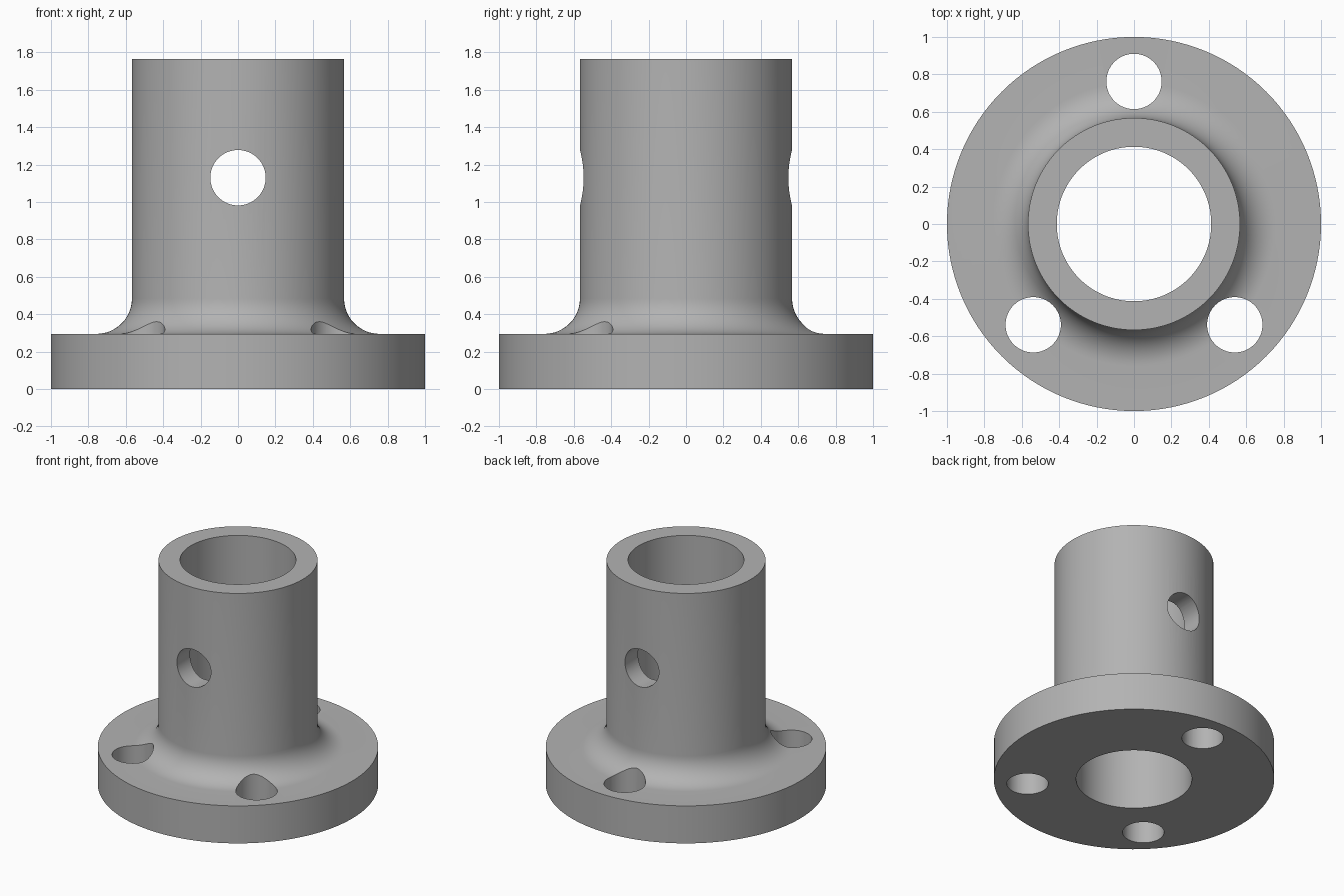
import bpy, bmesh, math
from mathutils import Matrix, Vector

if "Cube" in bpy.data.objects:
    bpy.data.objects.remove(bpy.data.objects["Cube"])

SEG = 128
BORE, TUBE, FLANGE = 0.413, 0.567, 1.0
BASE_H, TOP_H, FILLET = 0.295, 1.765, 0.19
HOLE_R, BOLT_R, CROSS_Z = 0.148, 0.762, 1.13

steel = bpy.data.materials.new("plain grey")
steel.diffuse_color = (0.45, 0.45, 0.45, 1)
steel.use_nodes = True
steel.node_tree.nodes["Principled BSDF"].inputs["Base Color"].default_value = steel.diffuse_color


def add_object(name, bm):
    bmesh.ops.recalc_face_normals(bm, faces=bm.faces)
    mesh = bpy.data.meshes.new(name)
    bm.to_mesh(mesh)
    bm.free()
    mesh.materials.append(steel)
    ob = bpy.data.objects.new(name, mesh)
    bpy.context.collection.objects.link(ob)
    return ob


# Flange, fillet and tube as one closed turned profile (radius, height)
profile = [(BORE, 0), (FLANGE, 0), (FLANGE, BASE_H)]
for i in range(13):
    a = math.radians(270 - 90 * i / 12)
    profile.append((TUBE + FILLET + FILLET * math.cos(a),
                    BASE_H + FILLET + FILLET * math.sin(a)))
profile += [(TUBE, TOP_H), (BORE, TOP_H)]

bm = bmesh.new()
rings = []
for s in range(SEG):
    a = math.tau * s / SEG
    rings.append([bm.verts.new((r * math.cos(a), r * math.sin(a), z)) for r, z in profile])
for s in range(SEG):
    this, nxt = rings[s], rings[(s + 1) % SEG]
    for i in range(len(profile)):
        j = (i + 1) % len(profile)
        bm.faces.new((this[i], nxt[i], nxt[j], this[j]))
body = add_object("flanged_tube", bm)

# Drills: three bolt holes and one cross hole through both tube walls
bm = bmesh.new()
drills = [Matrix.Translation((BOLT_R * math.cos(math.radians(d)),
                              BOLT_R * math.sin(math.radians(d)), 0.3))
          for d in (90, 225, 315)]
drills.append(Matrix.Translation((0, 0, CROSS_Z)) @ Matrix.Rotation(math.pi / 2, 4, 'X'))
for m, depth in zip(drills, (1.0, 1.0, 1.0, 2.0)):
    bmesh.ops.create_cone(bm, cap_ends=True, segments=64, radius1=HOLE_R,
                          radius2=HOLE_R, depth=depth, matrix=m)
cutter = add_object("drill_cutter", bm)
cutter.hide_render = True

cut = body.modifiers.new("drill holes", 'BOOLEAN')
cut.operation = 'DIFFERENCE'
cut.solver = 'EXACT'
cut.object = cutter

# Bake the holes, then shade smoothly with crisp rims
bpy.context.view_layer.objects.active = body
body.select_set(True)
cutter.select_set(False)
bpy.ops.object.modifier_apply(modifier=cut.name)
bpy.data.objects.remove(cutter)
bpy.ops.object.shade_smooth_by_angle(angle=math.radians(30))
